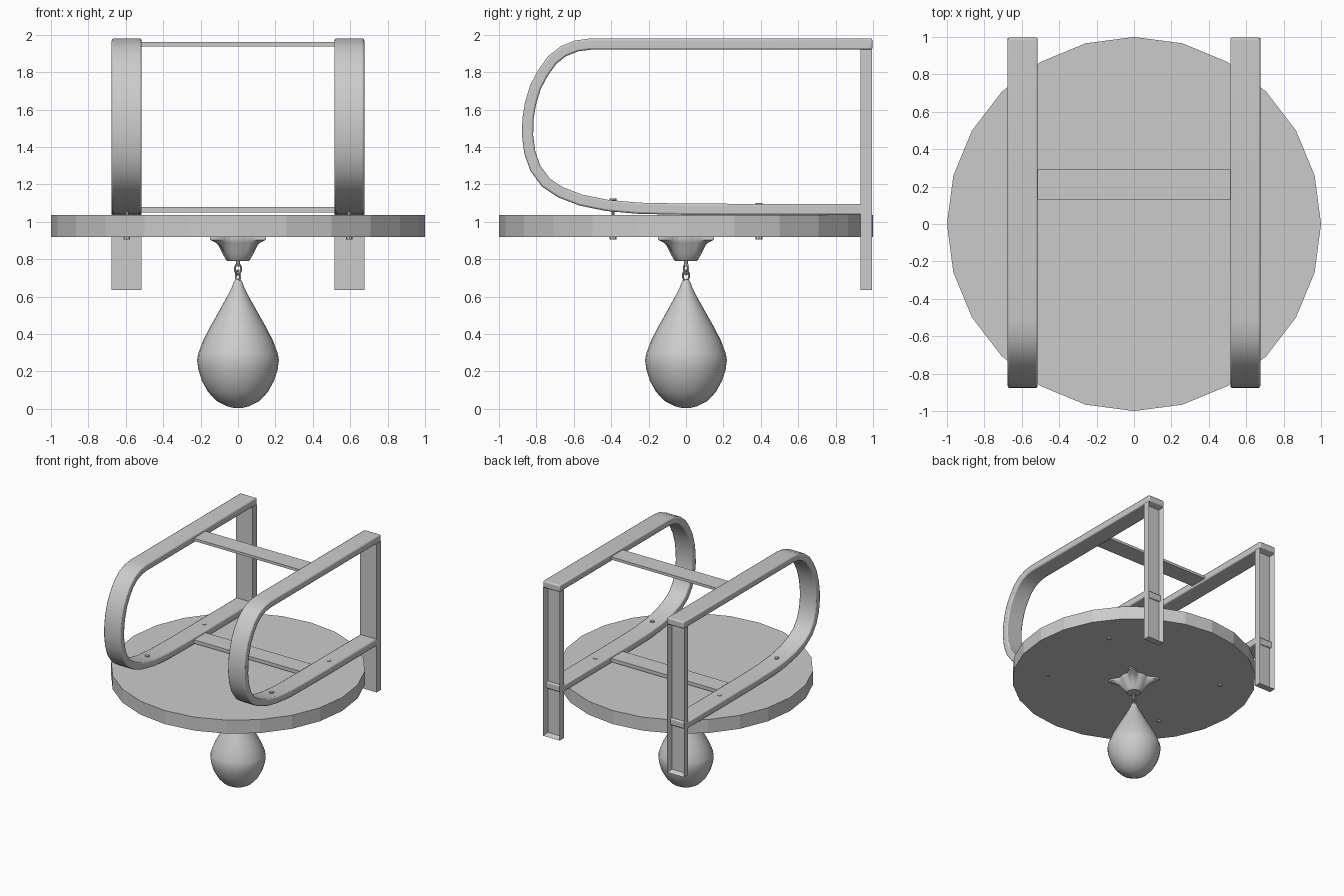
import bpy, bmesh, math
from mathutils import Vector

if "Cube" in bpy.data.objects:
    bpy.data.objects.remove(bpy.data.objects["Cube"])


def finish(name, bm, smooth=None, bevel=0.0):
    bmesh.ops.recalc_face_normals(bm, faces=bm.faces[:])
    me = bpy.data.meshes.new(name)
    bm.to_mesh(me)
    bm.free()
    ob = bpy.data.objects.new(name, me)
    bpy.context.collection.objects.link(ob)
    if bevel:
        m = ob.modifiers.new("soft_edges", 'BEVEL')
        m.width, m.segments = bevel, 2
        m.limit_method, m.angle_limit = 'ANGLE', math.radians(50)
    if smooth:
        bpy.ops.object.select_all(action='DESELECT')
        ob.select_set(True)
        bpy.context.view_layer.objects.active = ob
        bpy.ops.object.shade_smooth_by_angle(angle=math.radians(smooth))
    return ob


def skin(name, rings, smooth=None, bevel=0.0):
    """Join equal rings of points with quads and cap both ends."""
    bm = bmesh.new()
    vs = [[bm.verts.new(p) for p in r] for r in rings]
    n = len(vs[0])
    for a, b in zip(vs, vs[1:]):
        for i in range(n):
            bm.faces.new((a[i], a[(i + 1) % n], b[(i + 1) % n], b[i]))
    bm.faces.new(vs[0])
    bm.faces.new(vs[-1])
    return finish(name, bm, smooth, bevel)


def lathe(name, profile, n, c=(0, 0), smooth=None):
    """Profile of (radius, z) turned round a vertical axis at c."""
    ang = [2 * math.pi * i / n for i in range(n)]
    return skin(name, [[(c[0] + r * math.cos(a), c[1] + r * math.sin(a), z)
                        for a in ang] for r, z in profile], smooth)


def box(name, lo, hi, bevel=0.0):
    (x0, y0, z0), (x1, y1, z1) = lo, hi
    return skin(name, [[(x0, y0, z), (x1, y0, z), (x1, y1, z), (x0, y1, z)]
                       for z in (z0, z1)], None, bevel)


# platform disc
lathe("platform", [(1, 0.918), (1, 1.035)], 24)

# bent flat bar path in (y, z)
PATH = [(0.965, 1.066), (0.3, 1.066), (0, 1.067), (-0.25, 1.072), (-0.42, 1.087),
        (-0.56, 1.115), (-0.67, 1.157), (-0.75, 1.21), (-0.805, 1.285),
        (-0.835, 1.37), (-0.847, 1.46), (-0.845, 1.55), (-0.832, 1.63),
        (-0.805, 1.72), (-0.765, 1.795), (-0.715, 1.865), (-0.655, 1.912),
        (-0.585, 1.94), (-0.51, 1.95), (0.997, 1.95)]
W, T = 0.08, 0.03


def bent_bar(name, cx):
    pts = [Vector(p) for p in PATH]
    rings = []
    for i, p in enumerate(pts):
        d0 = (p - pts[max(i - 1, 0)]).normalized()
        d1 = (pts[min(i + 1, len(pts) - 1)] - p).normalized()
        t = (d0 + d1).normalized()
        nrm = Vector((-t.y, t.x)) * T
        a, b = p + nrm, p - nrm
        rings.append([(cx - W, *a), (cx + W, *a), (cx + W, *b), (cx - W, *b)])
    return skin(name, rings, 35, 0.01)


def channel_post(name, cx):
    """Upright with a recess in its back face."""
    bm = bmesh.new()
    bmesh.ops.create_cube(bm, size=1)
    for v in bm.verts:
        v.co = (cx + v.co.x * 2 * W, 0.964 + v.co.y * 0.06, 1.2785 + v.co.z * 1.287)
    back = [f for f in bm.faces if f.calc_center_median().y > 0.99]
    bmesh.ops.inset_region(bm, faces=back, thickness=0.022)
    for v in back[0].verts:
        v.co.y -= 0.045
    return finish(name, bm)


for side, s in (("left", -1), ("right", 1)):
    cx = 0.595 * s
    bent_bar(side + "_bent_bar", cx)
    channel_post(side + "_wall_post", cx)
    # bolts through bar and platform
    for tag, y, top in (("front", -0.39, 1.125), ("back", 0.39, 1.1)):
        lathe(f"{side}_{tag}_bolt", [(0.018, 0.905), (0.018, 0.918), (0.009, 0.92),
                                     (0.009, top - 0.012), (0.018, top - 0.01), (0.018, top)],
              8, (cx, y))

# cross braces
box("lower_brace", (-0.53, 0.13, 1.05), (0.53, 0.292, 1.08))
box("upper_brace", (-0.53, 0.13, 1.937), (0.53, 0.292, 1.96))

# swivel mount with four diagonal ears
rings = []
for z, base, ear in ((0.922, 0.12, 0.09), (0.903, 0.12, 0.09), (0.888, 0.112, 0.05),
                     (0.865, 0.1, 0.022), (0.83, 0.083, 0.008), (0.8, 0.066, 0),
                     (0.79, 0.056, 0)):
    ring = []
    for i in range(48):
        a = 2 * math.pi * i / 48
        r = base + ear * max(0, -math.cos(4 * a)) ** 2
        ring.append((r * math.cos(a), r * math.sin(a), z))
    rings.append(ring)
skin("swivel_mount", rings, 40)

# swivel pin and links
lathe("swivel_pin", [(0.01, 0.76), (0.01, 0.795)], 8, (0.0, 0), 40)
for name, z, rot in (("upper_link", 0.747, 0.6), ("lower_link", 0.712, 2.17)):
    bpy.ops.mesh.primitive_torus_add(location=(0, 0, z), rotation=(math.pi / 2, 0, rot),
                                     major_segments=16, minor_segments=6,
                                     major_radius=0.024, minor_radius=0.006)
    link = bpy.context.object
    link.name = name
    link.scale = (0.85, 1.15, 1)
    bpy.ops.object.shade_smooth_by_angle(angle=math.radians(60))

# punching bag
lathe("bag", [(0.02, 0.004), (0.06, 0.014), (0.115, 0.042), (0.16, 0.09), (0.193, 0.15),
              (0.212, 0.21), (0.219, 0.26), (0.213, 0.295), (0.187, 0.365), (0.148, 0.44),
              (0.1, 0.525), (0.055, 0.605), (0.033, 0.65), (0.022, 0.68), (0.012, 0.69)],
      24, smooth=40)
